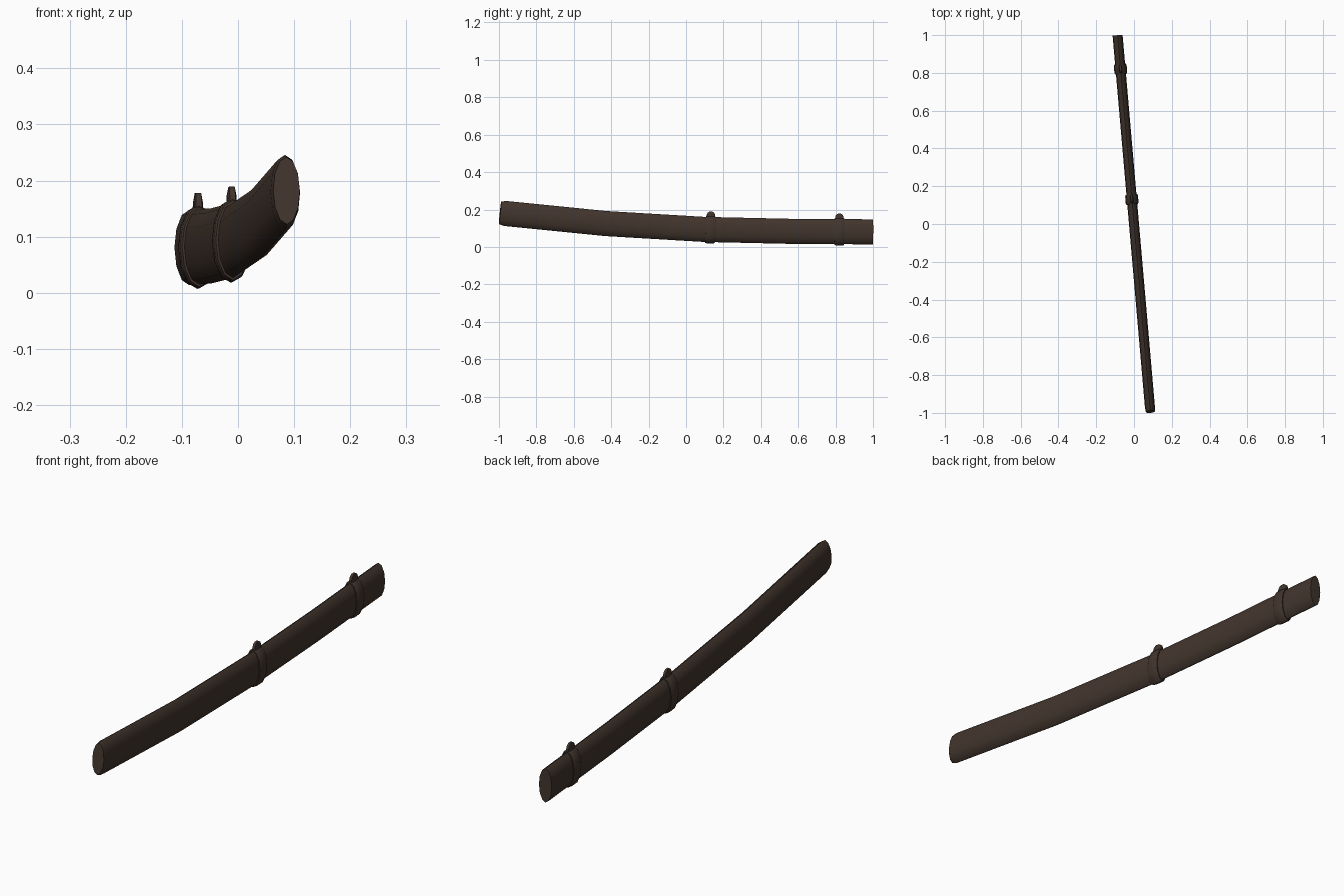
import bpy, bmesh, math
from mathutils import Vector

if "Cube" in bpy.data.objects:
    bpy.data.objects.remove(bpy.data.objects["Cube"])

mat = bpy.data.materials.new("dark brown lacquer")
mat.diffuse_color = (0.054, 0.035, 0.026, 1)
mat.use_nodes = True
mat.node_tree.nodes["Principled BSDF"].inputs["Base Color"].default_value = mat.diffuse_color

SLANT = -0.087                      # sideways drift along the length
PATH = [(-0.994, 0.182), (-0.968, 0.179), (-0.43, 0.125), (0.1, 0.0935),
        (0.55, 0.0835), (0.999, 0.0805)]   # y, z of the centre line


def centre(y):
    for (y0, z0), (y1, z1) in zip(PATH, PATH[1:]):
        if y <= y1:
            break
    t = (y - y0) / (y1 - y0)
    return Vector((SLANT * y, y, z0 + t * (z1 - z0)))


def tangent(y):
    return (centre(min(y + 0.1, 0.999)) - centre(max(y - 0.1, -0.994))).normalized()


def sweep(name, sections, sides=12):
    """Oval loft; each section is (centre, tangent, half width, half height)."""
    bm = bmesh.new()
    rings = []
    for c, t, w, h in sections:
        side = t.cross(Vector((0, 0, 1))).normalized()
        up = side.cross(t)
        rings.append([bm.verts.new(c + side * w * math.cos(2 * math.pi * i / sides)
                                   + up * h * math.sin(2 * math.pi * i / sides))
                      for i in range(sides)])
    for a, b in zip(rings, rings[1:]):
        for i in range(sides):
            j = (i + 1) % sides
            bm.faces.new((a[i], a[j], b[j], b[i]))
    bm.faces.new(rings[0])
    bm.faces.new(rings[-1])
    return finish(name, bm)


def finish(name, bm):
    bmesh.ops.recalc_face_normals(bm, faces=bm.faces)
    me = bpy.data.meshes.new(name)
    bm.to_mesh(me)
    bm.free()
    me.materials.append(mat)
    ob = bpy.data.objects.new(name, me)
    bpy.context.collection.objects.link(ob)
    bpy.ops.object.select_all(action='DESELECT')
    ob.select_set(True)
    bpy.context.view_layer.objects.active = ob
    bpy.ops.object.shade_smooth_by_angle(angle=math.radians(40))
    return ob


# curved oval sheath with a rounded-off tip
sweep("sheath", [(centre(y), tangent(y), 0.0265 * s, 0.067 * s)
                 for (y, z), s in zip(PATH, [0.9, 1, 1, 1, 1, 1])])

# two bands, each with a small rounded lug on top
for n, y in (("middle", 0.13), ("mouth", 0.82)):
    c, t = centre(y), tangent(y)
    sweep(n + "_band", [(c + t * d, t, 0.0265 + g, 0.067 + g)
                        for d, g in ((-0.026, 0.001), (-0.026, 0.004), (-0.018, 0.0075),
                                     (0.018, 0.0075), (0.026, 0.004), (0.026, 0.001))])
    side = t.cross(Vector((0, 0, 1))).normalized()
    up = side.cross(t)
    bm = bmesh.new()
    loops = []
    for w, s in ((-0.008, 0.7), (-0.005, 1), (0.005, 1), (0.008, 0.7)):
        outline = [(-0.022, 0.06), (-0.022, 0.079), (-0.018, 0.089), (-0.008, 0.096),
                   (0.008, 0.096), (0.018, 0.089), (0.022, 0.079), (0.022, 0.06)]
        loops.append([bm.verts.new(c + side * w + t * a * s
                                   + up * (0.06 + (b - 0.06) * (0.6 + 0.4 * (s - 0.7) / 0.3)))
                      for a, b in outline])
    for a, b in zip(loops, loops[1:]):
        for i in range(8):
            j = (i + 1) % 8
            bm.faces.new((a[i], a[j], b[j], b[i]))
    bm.faces.new(loops[0])
    bm.faces.new(loops[-1])
    finish(n + "_lug", bm)
